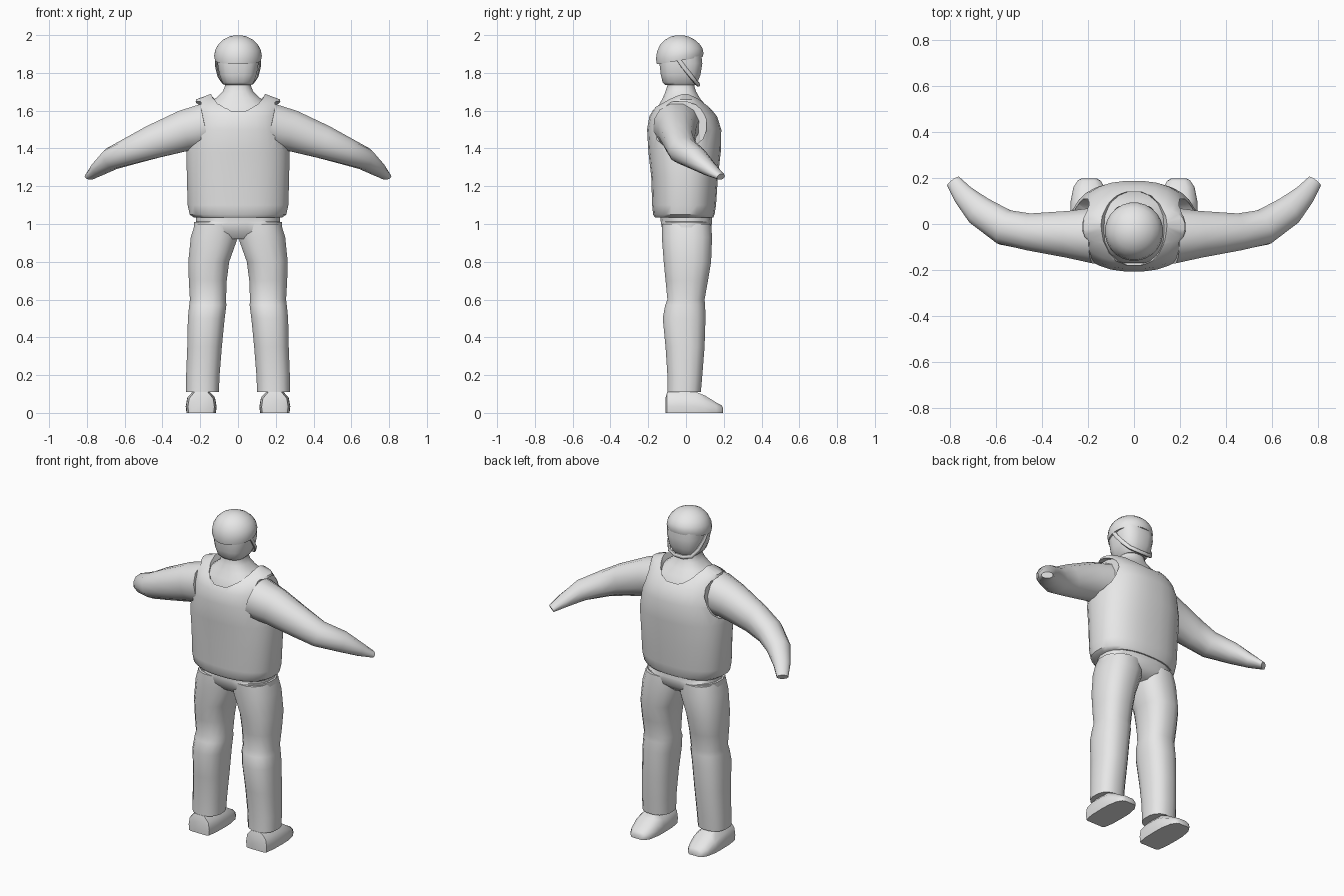
import bpy, bmesh
from math import cos, sin, pi, copysign, sqrt
from mathutils import Vector

if "Cube" in bpy.data.objects:
    bpy.data.objects.remove(bpy.data.objects["Cube"])

grey = bpy.data.materials.new("light grey")
grey.use_nodes = True
grey.diffuse_color = (0.8, 0.8, 0.8, 1)
grey.node_tree.nodes["Principled BSDF"].inputs["Base Color"].default_value = grey.diffuse_color


def finish(obj, angle=45):
    obj.data.materials.append(grey)
    bpy.ops.object.select_all(action='DESELECT')
    obj.select_set(True)
    bpy.context.view_layer.objects.active = obj
    bpy.ops.object.shade_smooth_by_angle(angle=angle * pi / 180)
    return obj


def loft(name, rings, angle=45, mirror=False):
    """Skin a list of point rings and cap both ends."""
    bm = bmesh.new()
    loops = [[bm.verts.new(p) for p in ring] for ring in rings]
    n = len(loops[0])
    for a, b in zip(loops, loops[1:]):
        for i in range(n):
            j = (i + 1) % n
            bm.faces.new((a[i], a[j], b[j], b[i]))
    bm.faces.new(loops[0])
    bm.faces.new(loops[-1])
    if mirror:
        for v in bm.verts:
            v.co.x = -v.co.x
    bmesh.ops.recalc_face_normals(bm, faces=bm.faces)
    mesh = bpy.data.meshes.new(name)
    bm.to_mesh(mesh)
    bm.free()
    obj = bpy.data.objects.new(name, mesh)
    bpy.context.collection.objects.link(obj)
    return finish(obj, angle)


def unit(n, power):
    """Rounded-square outline; power 2 is a circle."""
    pts = []
    for i in range(n):
        t = 2 * pi * (i + 0.5) / n
        c, s = cos(t), sin(t)
        pts.append((copysign(abs(c) ** (2 / power), c), copysign(abs(s) ** (2 / power), s)))
    return pts


def stack(rows, n=20, power=2.4):
    """Level rings from rows of (z, centre x, half width, back y, front y)."""
    return [[(cx + hx * u, (y0 + y1) / 2 + (y1 - y0) / 2 * v, z) for u, v in unit(n, power)]
            for z, cx, hx, y0, y1 in rows]


def tube(rows, n=12):
    """Rings square to a path, rows of (centre, half width, half height)."""
    rings = []
    for i, (c, w, h) in enumerate(rows):
        t = (Vector(rows[min(i + 1, len(rows) - 1)][0]) - Vector(rows[max(i - 1, 0)][0])).normalized()
        side = t.cross(Vector((0, 0, 1))).normalized()
        up = side.cross(t)
        rings.append([Vector(c) + side * w * u + up * h * v for u, v in unit(n, 2.1)])
    return rings


def cut(obj, cutter):
    cutter.hide_render = True
    bpy.context.view_layer.objects.active = obj
    mod = obj.modifiers.new("cut", 'BOOLEAN')
    mod.operation, mod.solver, mod.object = 'DIFFERENCE', 'EXACT', cutter
    bpy.ops.object.modifier_apply(modifier=mod.name)
    bpy.data.objects.remove(cutter)


# Vest with armholes and neck opening
vest = loft("vest", stack([
    (1.035, 0, .235, -.165, .145), (1.05, 0, .257, -.175, .152), (1.1, 0, .268, -.18, .16),
    (1.25, 0, .272, -.185, .17), (1.38, 0, .275, -.2, .185), (1.5, 0, .255, -.207, .188),
    (1.57, 0, .24, -.195, .165), (1.62, 0, .232, -.165, .125), (1.66, 0, .222, -.1, .08),
    (1.69, 0, .14, -.04, .03)], 28))
for s in (1, -1):
    cut(vest, loft("armhole_cutter", [[(s * x, -.035 + .145 * u, 1.525 + .125 * v)
                                      for u, v in unit(16, 2.3)] for x in (.195, .4)]))
cut(vest, loft("neck_cutter", [[(w * u, -.02 + .16 * v, z) for u, v in unit(16, 3)]
                               for z, w in ((1.56, .09), (1.69, .145), (1.8, .18))]))
finish(vest, 40)

# Shirt and neck
loft("shirt_and_neck", stack([
    (1.3, 0, .22, -.16, .15), (1.5, 0, .212, -.178, .158), (1.58, 0, .2, -.17, .135),
    (1.63, 0, .165, -.145, .105), (1.665, 0, .12, -.125, .075), (1.7, 0, .082, -.11, .055),
    (1.73, 0, .07, -.1, .045), (1.78, 0, .07, -.1, .04)]))

# Trousers: waist and two legs
loft("waist", stack([
    (.92, 0, .19, -.09, .09), (.96, 0, .238, -.125, .13), (1.01, 0, .235, -.135, .14),
    (1.012, 0, .225, -.135, .14), (1.06, 0, .225, -.14, .135)]))
leg_rows = [(1.0, .118, .112, -.13, .135), (.93, .125, .127, -.13, .14), (.8, .155, .11, -.12, .135),
            (.7, .16, .102, -.11, .118), (.6, .159, .097, -.1, .1), (.57, .16, .1, -.112, .103),
            (.5, .168, .099, -.125, .105), (.35, .177, .093, -.11, .1), (.2, .186, .09, -.1, .088),
            (.11, .188, .088, -.1, .08)]

# Shoes: heel to toe sections of (y, half width, height)
shoe_rows = [(-.108, .055, .08), (-.1, .07, .11), (-.04, .08, .118), (.05, .082, .112),
             (.1, .08, .092), (.16, .068, .055), (.188, .05, .04), (.197, .035, .025)]
shoe_shape = [(-.95, 0), (-1, .3), (-.9, .7), (-.5, 1), (.5, 1), (.9, .7), (1, .3), (.95, 0)]

# Arms with tapered mitten hands
arm_rows = [((.17, -.05, 1.52), .125, .122), ((.28, -.045, 1.495), .105, .112),
            ((.45, -.035, 1.435), .083, .092), ((.56, -.015, 1.39), .08, .075),
            ((.67, .055, 1.345), .068, .06), ((.74, .125, 1.29), .048, .038),
            ((.785, .185, 1.25), .033, .018)]

for side, flip in (("left", False), ("right", True)):
    loft(side + "_leg", stack(leg_rows, 16), mirror=flip)
    loft(side + "_shoe", [[(.195 + w * u, y, h * v) for u, v in shoe_shape]
                          for y, w, h in shoe_rows], 40, mirror=flip)
    loft(side + "_arm", tube(arm_rows), 50, mirror=flip)

# Head
loft("head", stack([
    (1.735, 0, .07, -.11, .05), (1.75, 0, .084, -.125, .062), (1.79, 0, .1, -.135, .078),
    (1.85, 0, .11, -.142, .088), (1.92, 0, .108, -.14, .08)], 16, 2.8))

# Helmet dome with its rim raised toward the front
dome = [(-.012, .112), (-.012, .122), (.012, .127)]
dome += [(.012 + .111 * sin(a), .127 * cos(a)) for a in (.3, .6, .9, 1.2, 1.45)]
loft("helmet", [[(r * u, -.033 + r * v, 1.877 + z + .14 * r * v * max(0, 1 - z / .09))
                 for u, v in unit(24, 2)] for z, r in dome], 50)

# Chin strap
path = [(.113, -.045, 1.88), (.112, -.015, 1.835), (.1, .025, 1.785), (.075, .052, 1.75), (.03, .066, 1.738)]
path += [(-x, y, z) for x, y, z in reversed(path)]
loft("chin_strap", tube([(p, .009, .012) for p in path], 8), 50)
